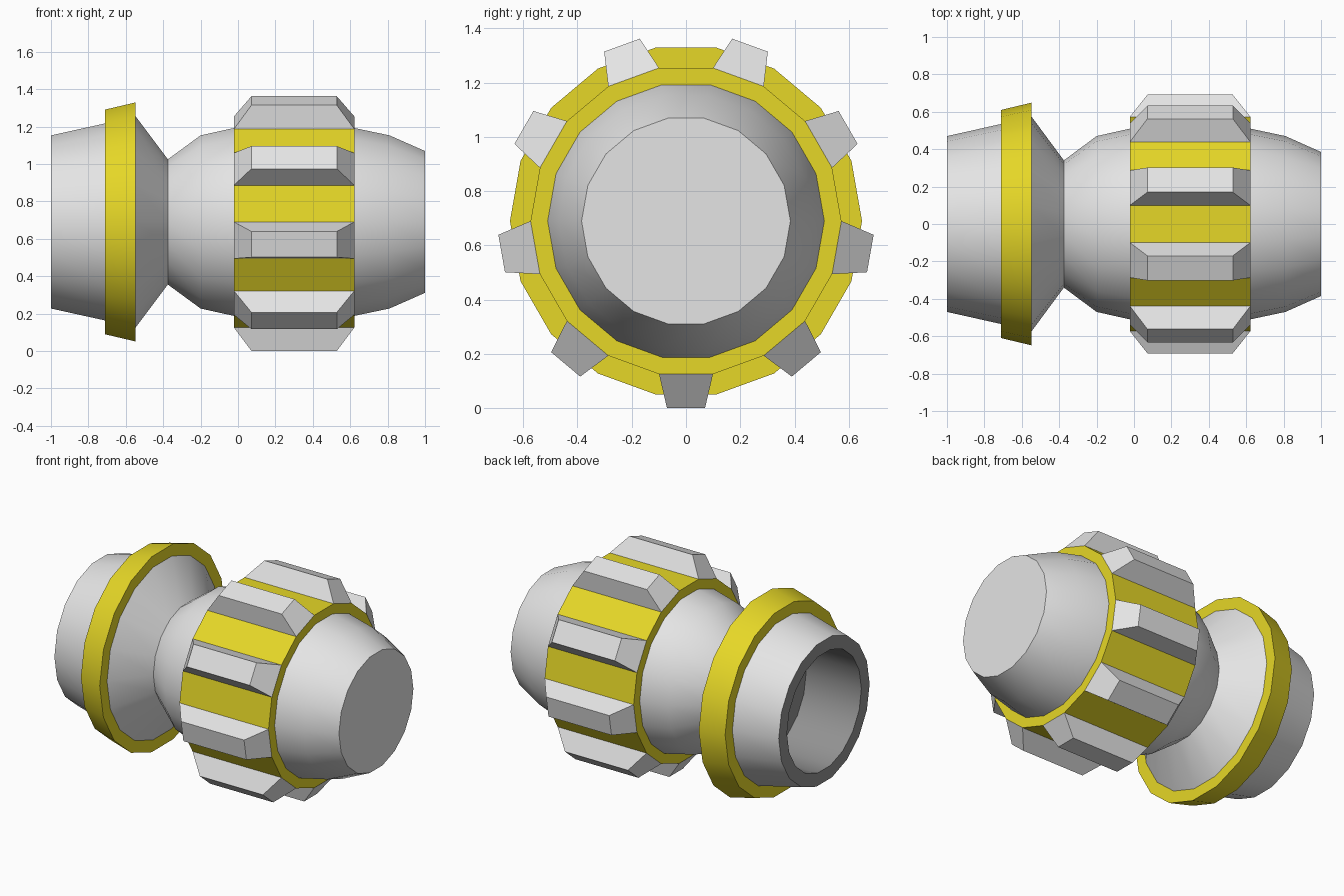
import bpy, bmesh, math
from mathutils import Matrix, Vector

if "Cube" in bpy.data.objects:
    bpy.data.objects.remove(bpy.data.objects["Cube"])

CZ = 0.69      # height of the long axis
SIDES = 18
BAND_R = 0.573
BAND_X = (-0.022, 0.622)


def material(name, rgb):
    m = bpy.data.materials.new(name)
    m.diffuse_color = (*rgb, 1)
    m.use_nodes = True
    m.node_tree.nodes["Principled BSDF"].inputs["Base Color"].default_value = m.diffuse_color
    return m


grey = material("light grey", (0.78, 0.78, 0.78))
yellow = material("yellow", (0.79, 0.68, 0.02))
dark = material("dark grey", (0.29, 0.29, 0.29))


def finish(bm, name, mats, smooth):
    bmesh.ops.recalc_face_normals(bm, faces=bm.faces[:])
    me = bpy.data.meshes.new(name)
    bm.to_mesh(me)
    bm.free()
    for m in mats:
        me.materials.append(m)
    ob = bpy.data.objects.new(name, me)
    bpy.context.collection.objects.link(ob)
    if smooth:
        bpy.context.view_layer.objects.active = ob
        ob.select_set(True)
        bpy.ops.object.shade_smooth_by_angle(angle=math.radians(30))
        ob.select_set(False)
    return ob


# Turned body: (x, radius, colour of the segment that starts here)
profile = [
    (-0.60, 0.385, 2), (-1.00, 0.385, 2), (-1.00, 0.47, 0),       # dark open socket
    (-0.71, 0.535, 1), (-0.71, 0.61, 1), (-0.547, 0.649, 1),      # flange ring
    (-0.547, 0.573, 0), (-0.375, 0.34, 0), (-0.20, 0.47, 0),      # neck
    (BAND_X[0], 0.51, 1), (BAND_X[0], BAND_R, 1),                 # wide band
    (BAND_X[1], BAND_R, 1),
    (BAND_X[1], 0.51, 0), (0.81, 0.47, 0), (1.00, 0.385, 0),      # nose
]
bm = bmesh.new()
rings = []
for x, r, _ in profile:
    rings.append([bm.verts.new((x, r * math.cos(2 * math.pi * i / SIDES),
                                CZ + r * math.sin(2 * math.pi * i / SIDES)))
                  for i in range(SIDES)])
for a, b, (_, _, colour) in zip(rings, rings[1:], profile):
    for i in range(SIDES):
        j = (i + 1) % SIDES
        bm.faces.new((a[i], a[j], b[j], b[i])).material_index = colour
bm.faces.new(rings[0]).material_index = 2
bm.faces.new(rings[-1])
body = finish(bm, "turned_body", [grey, yellow, dark], True)

# The wide band keeps flat panels
for p in body.data.polygons:
    if p.material_index == 1 and p.center.x > -0.1:
        p.use_smooth = False

# Nine tapered lugs on every other face of the band
bm = bmesh.new()
base = BAND_R * math.cos(math.pi / SIDES)
half = BAND_R * math.sin(math.pi / SIDES)
for k in range(9):
    rot = Matrix.Translation((0, 0, CZ)) @ Matrix.Rotation(k * math.tau / 9, 4, 'X')
    lo, hi = [[bm.verts.new(rot @ Vector((x, y, -d)))
               for x, y in ((x0, -w), (x1, -w), (x1, w), (x0, w))]
              for x0, x1, w, d in ((*BAND_X, half, base), (0.072, 0.528, 0.07, 0.69))]
    bm.faces.new(hi)
    bm.faces.new(lo)
    for i in range(4):
        j = (i + 1) % 4
        bm.faces.new((lo[i], lo[j], hi[j], hi[i]))
finish(bm, "grip_lugs", [grey], False)
